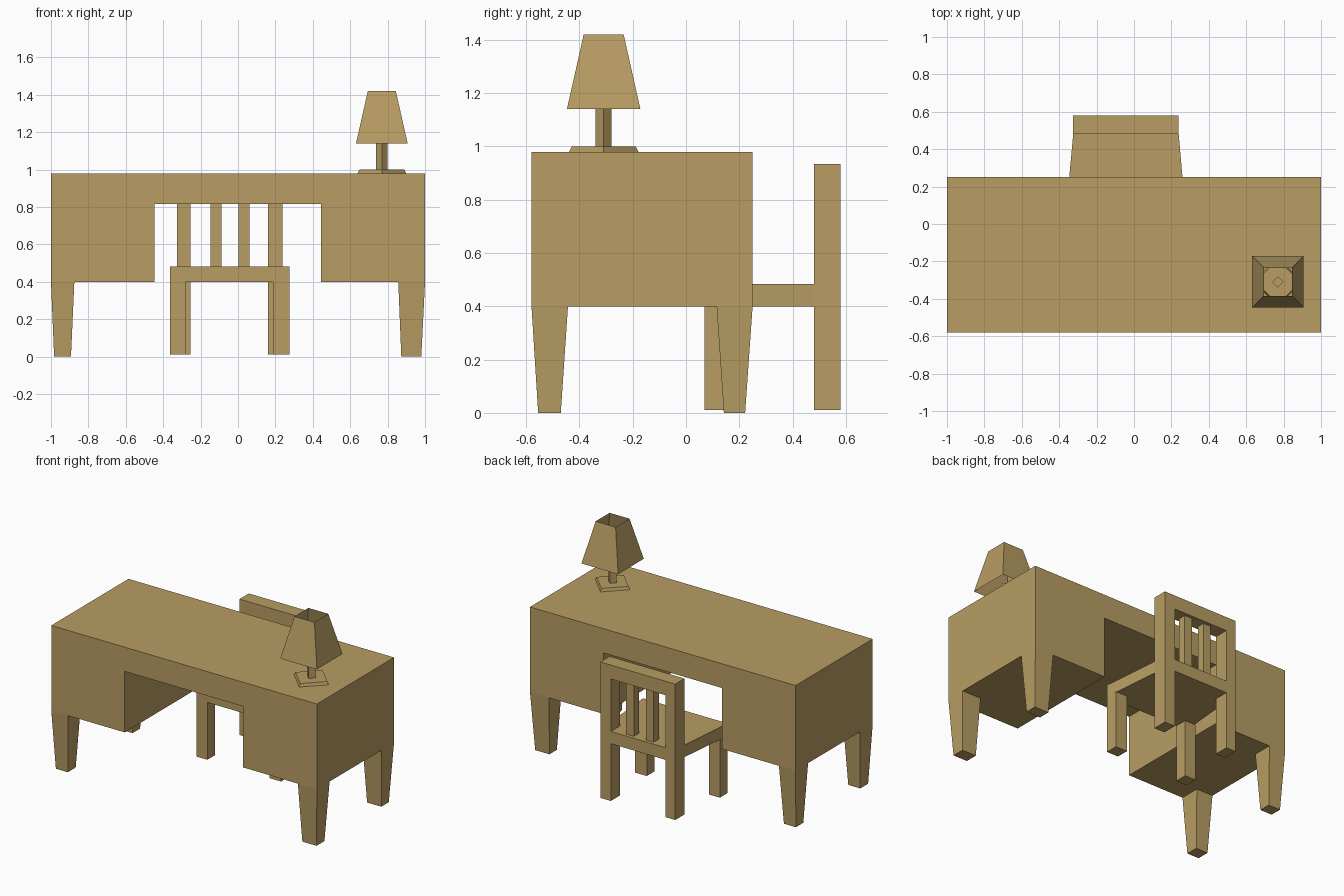
import bpy

if "Cube" in bpy.data.objects:
    bpy.data.objects.remove(bpy.data.objects["Cube"])

wood = bpy.data.materials.new("tan wood")
wood.diffuse_color = (0.479, 0.337, 0.125, 1)
wood.use_nodes = True
wood.node_tree.nodes["Principled BSDF"].inputs["Base Color"].default_value = wood.diffuse_color


def loft(name, low, high, z0, z1, caps=True):
    """Solid between a lower and an upper counter-clockwise outline."""
    n = len(low)
    verts = [(x, y, z0) for x, y in low] + [(x, y, z1) for x, y in high]
    faces = [(i, (i + 1) % n, n + (i + 1) % n, n + i) for i in range(n)]
    if caps:
        faces += [tuple(reversed(range(n))), tuple(range(n, 2 * n))]
    me = bpy.data.meshes.new(name)
    me.from_pydata(verts, [], faces)
    me.materials.append(wood)
    ob = bpy.data.objects.new(name, me)
    bpy.context.collection.objects.link(ob)
    return ob


def rect(x0, x1, y0, y1):
    return [(x0, y0), (x1, y0), (x1, y1), (x0, y1)]


def diamond(x, y, r):
    return [(x, y - r), (x + r, y), (x, y + r), (x - r, y)]


def box(name, x0, x1, y0, y1, z0, z1):
    r = rect(x0, x1, y0, y1)
    return loft(name, r, r, z0, z1)


# Desk body: arch-shaped front profile extruded through the depth
profile = [(-1, 0.4), (-0.447, 0.4), (-0.447, 0.815), (0.445, 0.815),
           (0.445, 0.4), (1, 0.4), (1, 0.98), (-1, 0.98)]
n = len(profile)
me = bpy.data.meshes.new("desk_body")
me.from_pydata([(x, y, z) for y in (-0.58, 0.25) for x, z in profile], [],
               [tuple(range(n)), tuple(reversed(range(n, 2 * n)))] +
               [((i + 1) % n, i, n + i, n + (i + 1) % n) for i in range(n)])
me.materials.append(wood)
bpy.context.collection.objects.link(bpy.data.objects.new("desk_body", me))

# Tapered desk legs
for side, (tx, bx) in {"left": ((-1, -0.875), (-0.983, -0.893)),
                       "right": ((0.857, 1), (0.873, 0.98))}.items():
    for end, (ty, by) in {"front": ((-0.58, -0.443), (-0.555, -0.47)),
                          "back": ((0.115, 0.25), (0.142, 0.222))}.items():
        loft(f"desk_{end}_{side}_leg", rect(*bx, *by), rect(*tx, *ty), 0, 0.4)

# Chair seat, wider at the front
seat = [(-0.363, 0.07), (0.275, 0.07), (0.239, 0.48), (-0.325, 0.48)]
loft("chair_seat", seat, seat, 0.4, 0.483)

# Chair legs and back posts
for side, fx, bx in (("left", (-0.363, -0.28), (-0.325, -0.253)),
                     ("right", (0.187, 0.275), (0.16, 0.239))):
    box(f"chair_front_{side}_leg", *fx, 0.07, 0.155, 0.01, 0.4)
    box(f"chair_back_{side}_post", *bx, 0.48, 0.58, 0.01, 0.935)

# Chair back rails and slats
box("chair_lower_rail", -0.253, 0.16, 0.48, 0.58, 0.4, 0.483)
box("chair_top_rail", -0.253, 0.16, 0.48, 0.58, 0.84, 0.935)
for i, x in enumerate((-0.118, 0.032)):
    box(f"chair_slat_{i + 1}", x - 0.029, x + 0.029, 0.503, 0.557, 0.483, 0.84)

# Lamp: diamond base and stem, open square shade
LX, LY = 0.769, -0.309
loft("lamp_base", diamond(LX, LY, 0.13), diamond(LX, LY, 0.12), 0.98, 1.0)
loft("lamp_stem", diamond(LX, LY, 0.03), diamond(LX, LY, 0.03), 1.0, 1.18)
a, b = 0.138, 0.075
loft("lamp_shade", rect(LX - a, LX + a, LY - a, LY + a),
     rect(LX - b, LX + b, LY - b, LY + b), 1.14, 1.42, caps=False)
